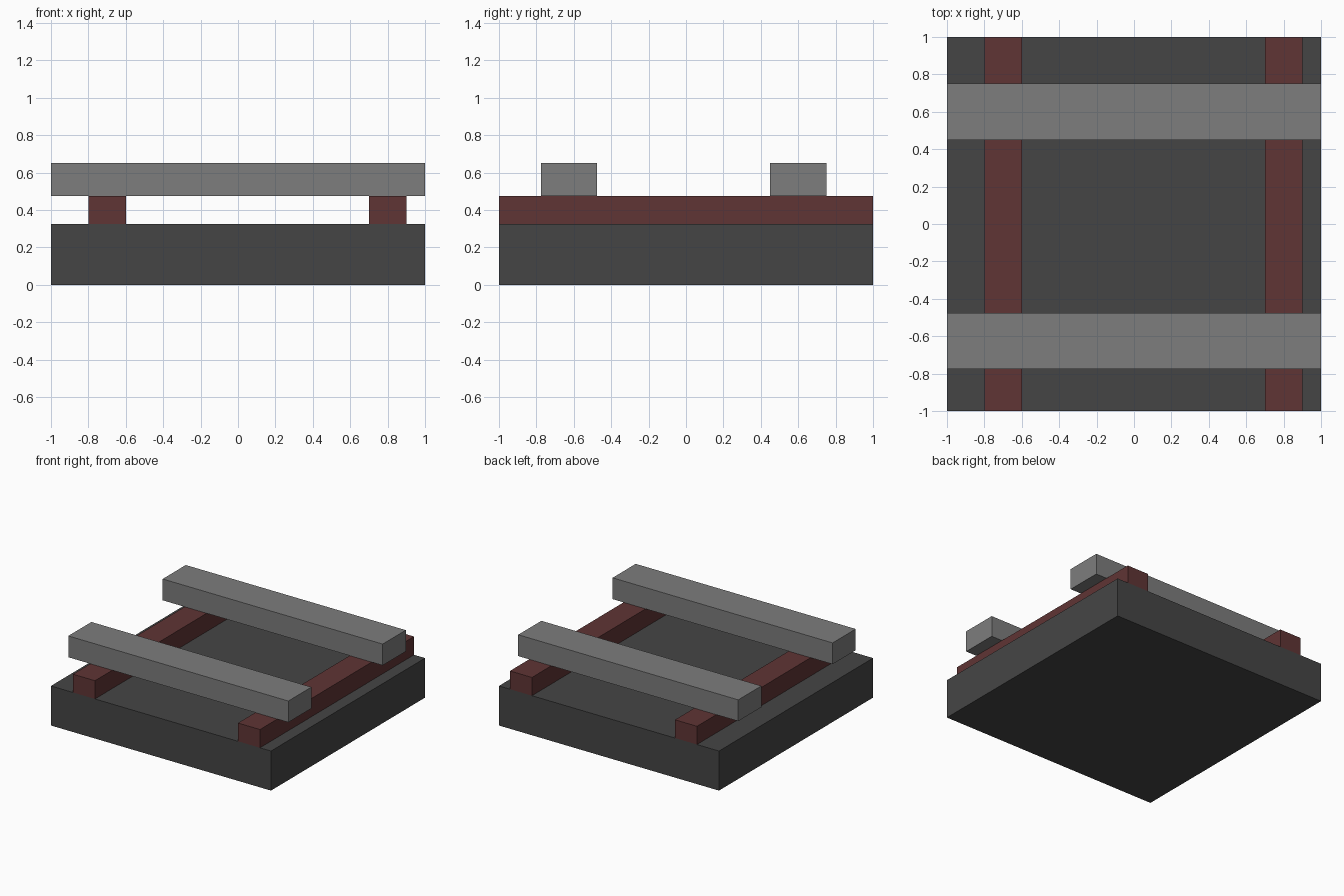
import bpy

cube = bpy.data.objects.get("Cube")
if cube:
    bpy.data.objects.remove(cube, do_unlink=True)


def make_material(name, color):
    mat = bpy.data.materials.new(name)
    mat.use_nodes = True
    mat.diffuse_color = color
    mat.node_tree.nodes["Principled BSDF"].inputs["Base Color"].default_value = color
    return mat


def box(name, low, high, mat):
    """Axis-aligned box between two corners."""
    centre = [(a + b) / 2 for a, b in zip(low, high)]
    bpy.ops.mesh.primitive_cube_add(size=1, location=centre)
    ob = bpy.context.object
    ob.name = ob.data.name = name
    ob.scale = [b - a for a, b in zip(low, high)]
    bpy.ops.object.transform_apply(location=False, rotation=False, scale=True)
    ob.data.materials.append(mat)
    return ob


dark_grey = make_material("dark grey", (0.06, 0.06, 0.06, 1))
dark_red = make_material("dark red", (0.116, 0.035, 0.035, 1))
mid_grey = make_material("mid grey", (0.205, 0.205, 0.205, 1))

BASE_TOP, RAIL_TOP, BEAM_TOP = 0.325, 0.475, 0.65

# Square base slab
box("base_slab", (-1, -1, 0), (1, 1, BASE_TOP), dark_grey)

# Red rails running front to back, slightly off centre
for name, x in (("right_rail", -0.8), ("left_rail", 0.7)):
    box(name, (x, -1, BASE_TOP), (x + 0.2, 1, RAIL_TOP), dark_red)

# Grey beams lying across the rails
for name, y in (("front_beam", -0.775), ("back_beam", 0.45)):
    box(name, (-1, y, RAIL_TOP), (1, y + 0.3, BEAM_TOP), mid_grey)
